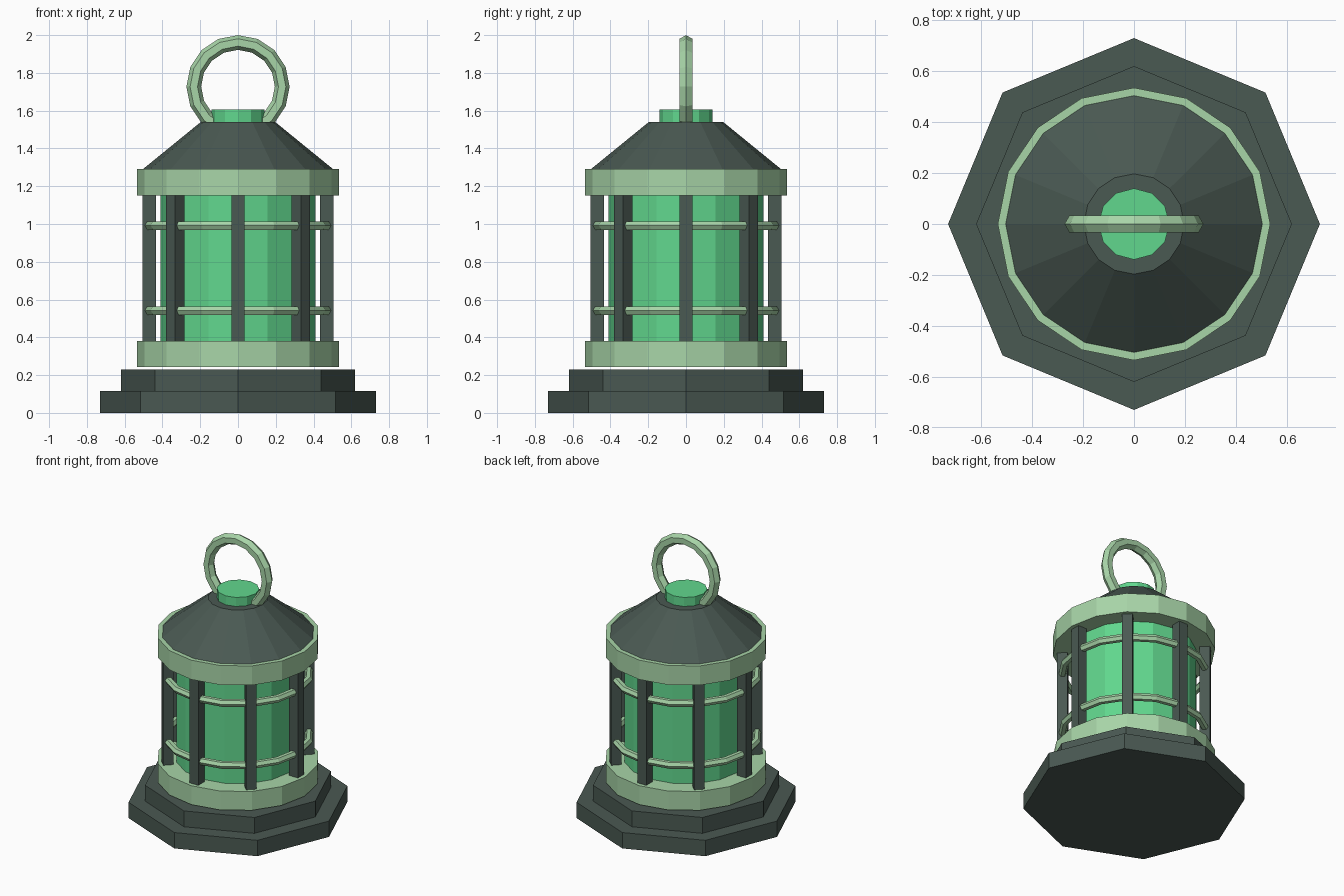
import bpy, bmesh, math
from mathutils import Matrix

if "Cube" in bpy.data.objects:
    bpy.data.objects.remove(bpy.data.objects["Cube"])


def material(name, rgb):
    m = bpy.data.materials.new(name)
    m.diffuse_color = (*rgb, 1)
    m.use_nodes = True
    m.node_tree.nodes["Principled BSDF"].inputs["Base Color"].default_value = m.diffuse_color
    return m


SLATE = material("dark slate", (0.068, 0.100, 0.085))
SAGE = material("pale sage", (0.39, 0.66, 0.39))
GLOW = material("glowing green", (0.12, 0.68, 0.27))


def finish(bm, name, mat):
    bmesh.ops.recalc_face_normals(bm, faces=bm.faces)
    mesh = bpy.data.meshes.new(name)
    bm.to_mesh(mesh)
    bm.free()
    mesh.materials.append(mat)
    ob = bpy.data.objects.new(name, mesh)
    bpy.context.collection.objects.link(ob)
    return ob


def prism(name, sides, r_low, r_high, z0, z1, mat):
    """Upright cylinder or frustum with a corner on the x axis."""
    bm = bmesh.new()
    rings = []
    for r, z in ((r_low, z0), (r_high, z1)):
        rings.append([bm.verts.new((r * math.cos(i * math.tau / sides),
                                    r * math.sin(i * math.tau / sides), z))
                      for i in range(sides)])
    bm.faces.new(rings[0][::-1])
    bm.faces.new(rings[1])
    for i in range(sides):
        j = (i + 1) % sides
        bm.faces.new((rings[0][i], rings[0][j], rings[1][j], rings[1][i]))
    return finish(bm, name, mat)


def hoop(name, major, minor, z, mat, segments=16, tube=6, upright=False):
    """Faceted torus, flat or standing in the xz plane."""
    bpy.ops.mesh.primitive_torus_add(major_radius=major, minor_radius=minor,
                                     major_segments=segments, minor_segments=tube)
    ob = bpy.context.object
    ob.name = name
    if upright:
        ob.data.transform(Matrix.Rotation(math.pi / 2, 4, 'X'))
    ob.location.z = z
    ob.data.materials.append(mat)
    return ob


# Stepped octagonal base
prism("base_lower", 8, 0.73, 0.73, 0.0, 0.115, SLATE)
prism("base_upper", 8, 0.62, 0.62, 0.115, 0.23, SLATE)

# Collars and glass
prism("lower_collar", 16, 0.535, 0.535, 0.243, 0.38, SAGE)
prism("glass", 16, 0.41, 0.41, 0.30, 1.20, GLOW)
prism("upper_collar", 16, 0.535, 0.535, 1.15, 1.29, SAGE)

# Cage posts, turned to face outward
for i in range(8):
    bm = bmesh.new()
    bmesh.ops.create_cube(bm, size=1, matrix=Matrix.Rotation(i * math.pi / 4, 4, 'Z')
                          @ Matrix.Translation((0.47, 0, 0.765))
                          @ Matrix.Diagonal((0.07, 0.07, 0.79, 1)))
    finish(bm, f"cage_post_{i + 1}", SLATE)

# Cage hoops
hoop("cage_hoop_lower", 0.474, 0.026, 0.542, SAGE)
hoop("cage_hoop_upper", 0.474, 0.026, 0.992, SAGE)

# Roof, cap and carrying ring
prism("roof", 16, 0.51, 0.197, 1.285, 1.54, SLATE)
prism("roof_cap", 12, 0.14, 0.14, 1.53, 1.605, GLOW)
hoop("carrying_ring", 0.234, 0.039, 1.727, SAGE, upright=True)
